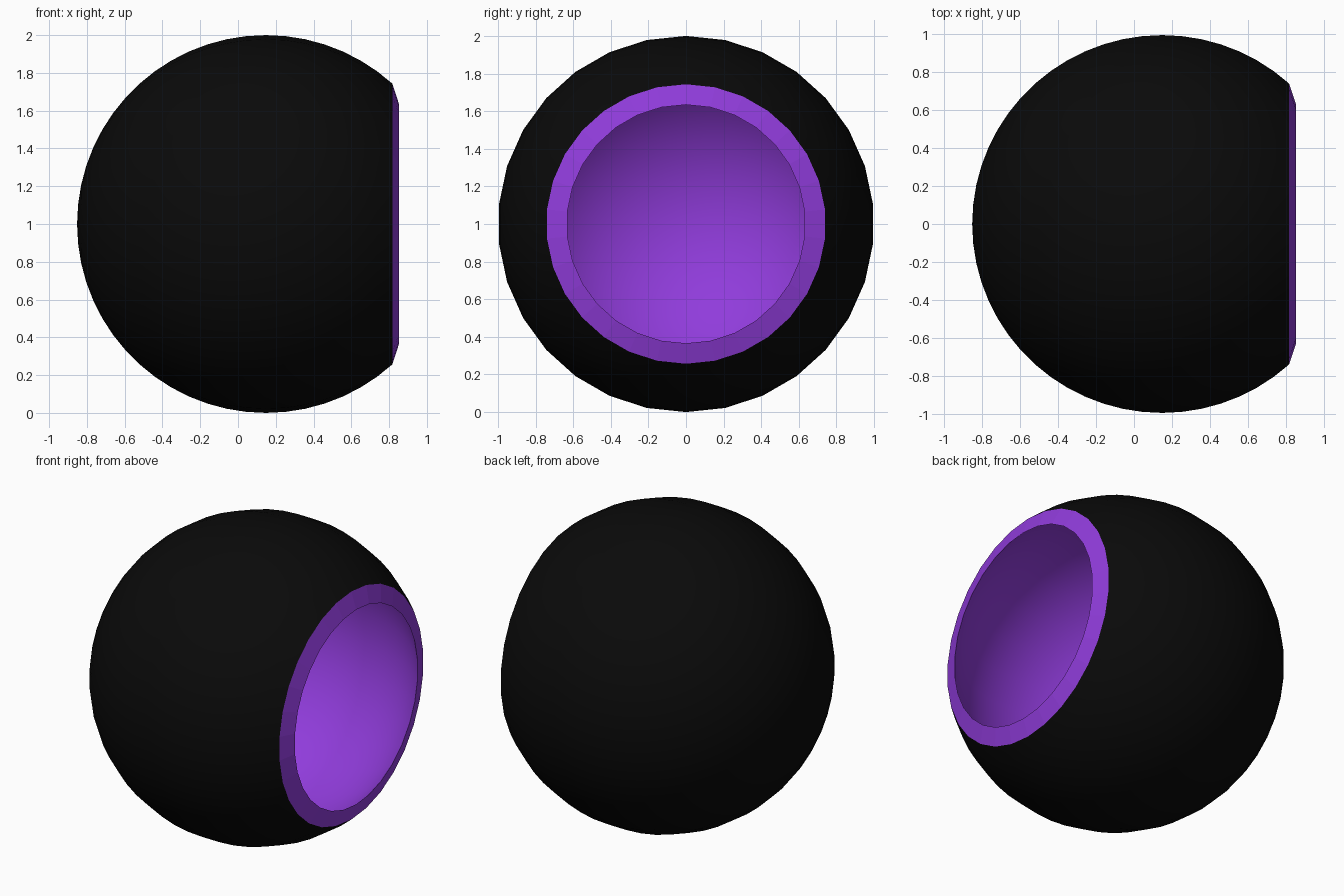
import bpy
from math import sin, cos, radians, pi

if "Cube" in bpy.data.objects:
    bpy.data.objects.remove(bpy.data.objects["Cube"])

SEGS = 30            # sides around the x axis
STEP = 6             # degrees between rings
CX, CZ = 0.148, 1.0  # sphere centre
R_OUT, R_IN = 1.0, 0.948


def material(name, rgb):
    m = bpy.data.materials.new(name)
    m.diffuse_color = (*rgb, 1.0)
    m.use_nodes = True
    m.node_tree.nodes["Principled BSDF"].inputs["Base Color"].default_value = m.diffuse_color
    return m


def arc(radius, start):
    """Profile points (x, r) from the opening angle to the closed pole."""
    return [(radius * cos(radians(a)), radius * sin(radians(a)))
            for a in range(start, 181, STEP)]


def lathe(name, profile, mat, smooth, flip=False):
    """Spin a profile around the x axis; a final r of 0 closes as a pole."""
    verts, faces = [], []
    closed = profile[-1][1] < 1e-6
    rings = profile[:-1] if closed else profile
    for x, r in rings:
        for i in range(SEGS):
            a = 2 * pi * i / SEGS
            verts.append((CX + x, r * sin(a), CZ + r * cos(a)))
    for k in range(len(rings) - 1):
        for i in range(SEGS):
            j = (i + 1) % SEGS
            p, q = k * SEGS, (k + 1) * SEGS
            faces.append((p + i, p + j, q + j, q + i))
    if closed:
        verts.append((CX + profile[-1][0], 0, CZ))
        p = (len(rings) - 1) * SEGS
        for i in range(SEGS):
            faces.append((p + i, p + (i + 1) % SEGS, len(verts) - 1))
    if flip:
        faces = [f[::-1] for f in faces]
    me = bpy.data.meshes.new(name)
    me.from_pydata(verts, [], faces)
    me.materials.append(mat)
    me.polygons.foreach_set("use_smooth", [smooth] * len(me.polygons))
    me.update()
    ob = bpy.data.objects.new(name, me)
    bpy.context.collection.objects.link(ob)
    return ob


black = material("black", (0.003, 0.003, 0.003))
purple = material("purple", (0.28, 0.045, 0.71))

outer = arc(R_OUT, 48)
inner = arc(R_IN, 42)

# Black outer shell, open towards +x
lathe("outer_shell", outer, black, True, flip=True)
# Purple hollow inside
lathe("inner_shell", inner, purple, True)
# Flat-faced purple rim joining the two openings
lathe("opening_rim", [inner[0], outer[0]], purple, False, flip=True)
